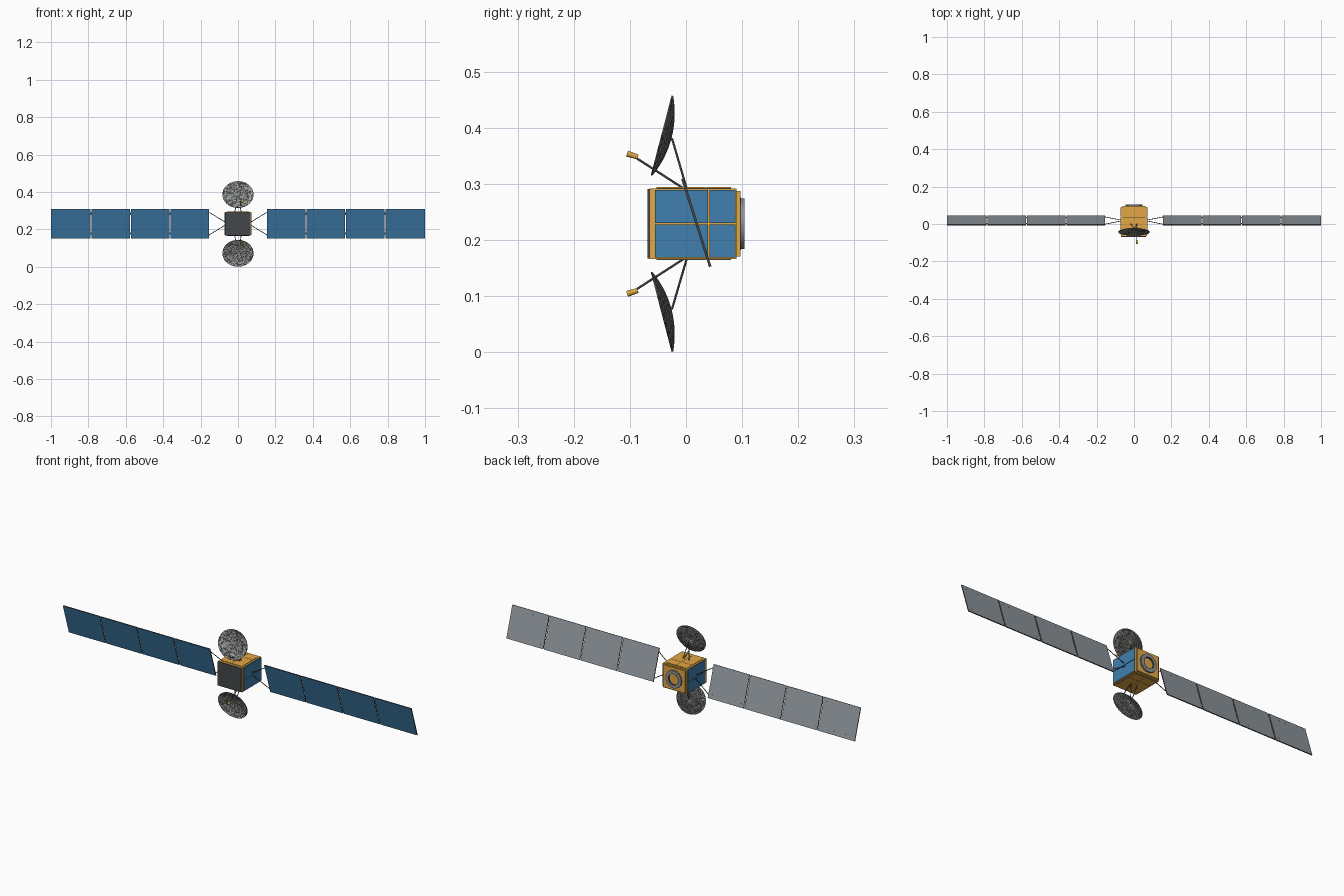
import bpy, bmesh, math, random
from mathutils import Vector, Matrix

random.seed(4)
cube = bpy.data.objects.get("Cube")
if cube:
    bpy.data.objects.remove(cube, do_unlink=True)


def material(name, rgb):
    m = bpy.data.materials.new(name)
    m.use_nodes = True
    m.diffuse_color = (*rgb, 1)
    m.node_tree.nodes["Principled BSDF"].inputs["Base Color"].default_value = (*rgb, 1)
    return m


GOLD = material("gold foil", (0.76, 0.39, 0.06))
BLUE = material("solar blue", (0.052, 0.215, 0.43))
GREY = material("panel grey", (0.27, 0.3, 0.33))
DARK = material("dark grey", (0.056, 0.062, 0.067))
STRUT = material("strut grey", (0.15, 0.15, 0.14))
MESH = material("reflector grey", (0.36, 0.36, 0.33))

MID = 0.229                        # height of the body centre


def finish(name, bm, mats):
    bmesh.ops.recalc_face_normals(bm, faces=bm.faces)
    me = bpy.data.meshes.new(name)
    bm.to_mesh(me)
    bm.free()
    ob = bpy.data.objects.new(name, me)
    bpy.context.collection.objects.link(ob)
    for m in mats:
        me.materials.append(m)
    return ob


def add_box(bm, lo, hi, frame=Matrix()):
    lo, hi = Vector(lo), Vector(hi)
    size = Matrix.Diagonal((*(hi - lo), 1))
    bmesh.ops.create_cube(bm, size=1, matrix=frame @ Matrix.Translation((lo + hi) / 2) @ size)


def box(name, lo, hi, mat):
    bm = bmesh.new()
    add_box(bm, lo, hi)
    return finish(name, bm, [mat])


def add_rod(bm, a, b, r, r2, sides):
    a, b = Vector(a), Vector(b)
    turn = (b - a).to_track_quat('Z', 'Y').to_matrix().to_4x4()
    bmesh.ops.create_cone(bm, cap_ends=True, segments=sides, radius1=r, radius2=r2,
                          depth=(b - a).length, matrix=Matrix.Translation((a + b) / 2) @ turn)


def rods(name, pairs, r, mat, r2=None, sides=8):
    bm = bmesh.new()
    for a, b in pairs:
        add_rod(bm, a, b, r, r2 or r, sides)
    return finish(name, bm, [mat])


# Body: foil box, dark front plate and stepped rear cover
box("body", (-0.069, -0.065, MID - 0.063), (0.069, 0.09, MID + 0.063), GOLD)
box("front_plate", (-0.069, -0.069, MID - 0.062), (0.065, -0.064, MID + 0.062), DARK)
box("rear_cover", (-0.062, 0.085, MID - 0.058), (0.062, 0.097, MID + 0.058), GOLD)

# Four blue radiator plates on each side, with foil showing between them
for side, label in ((1, "left"), (-1, "right")):
    bm = bmesh.new()
    for y0, y1 in ((-0.055, 0.0395), (0.042, 0.088)):
        for z0, z1 in ((-0.06, -0.0015), (0.0015, 0.06)):
            add_box(bm, (side * 0.069 - 0.003, y0, MID + z0), (side * 0.069 + 0.003, y1, MID + z1))
    finish(label + "_radiators", bm, [BLUE])

# Foil covers on the top and bottom, over a dark seam layer
for s, label in ((1, "top"), (-1, "bottom")):
    z = MID + s * 0.063
    box(label + "_seam", (-0.06, -0.053, z - 0.001), (0.06, 0.08, z + 0.001), DARK)
    bm = bmesh.new()
    for x0, x1 in ((-0.06, -0.0006), (0.0006, 0.06)):
        for y0, y1 in ((-0.053, 0.035), (0.0362, 0.08)):
            add_box(bm, (x0, y0, z - 0.002), (x1, y1, z + 0.002))
    finish(label + "_covers", bm, [GOLD])


# Rear launch ring, turned from a profile
def ring(name, profile, mat, steps=40):
    bm = bmesh.new()
    loops = []
    for k in range(steps):
        a = math.tau * k / steps
        loops.append([bm.verts.new((r * math.cos(a), y, MID + r * math.sin(a))) for r, y in profile])
    n = len(profile)
    for k in range(steps):
        p, q = loops[k], loops[(k + 1) % steps]
        for i in range(n):
            bm.faces.new((p[i], p[(i + 1) % n], q[(i + 1) % n], q[i]))
    return finish(name, bm, [mat])


ring("launch_ring", [(0.029, 0.095), (0.045, 0.095), (0.045, 0.104), (0.029, 0.104)], GREY)
ring("ring_rim", [(0.044, 0.095), (0.0465, 0.095), (0.0465, 0.098), (0.044, 0.098)], DARK)
ring("ring_inner_rim", [(0.028, 0.095), (0.03, 0.095), (0.03, 0.1045), (0.028, 0.1045)], DARK)

# Solar wings: four tilted panels a side, blue in front and grey behind
TILT = Matrix.Translation((0, 0.0185, 0.2305)) @ Matrix.Rotation(math.radians(17.5), 4, 'X')
HALF, START, PITCH, THICK = 0.082, 0.156, 0.211, 0.0023
for side, label in ((1, "left"), (-1, "right")):
    frame = TILT @ Matrix.Diagonal((side, 1, 1, 1))
    back_dir = TILT.to_3x3() @ Vector((0, 1, 0))
    panels, hinges, studs = bmesh.new(), bmesh.new(), bmesh.new()
    for k in range(4):
        x0 = START + k * PITCH
        x1 = x0 + PITCH - 0.005 * (k < 3)
        add_box(panels, (x0, -THICK, -HALF), (x1, THICK, HALF), frame)
        if k < 3:
            for h in (-0.055, 0.055):
                add_box(hinges, (x1 - 0.001, -0.001, h - 0.006), (x1 + 0.006, 0.001, h + 0.006), frame)
        for row in (-0.062, 0.062):
            for c in range(6):
                x = x0 + 0.02 + c * 0.033
                add_box(studs, (x, 0.001, row - 0.001), (x + 0.004, THICK + 0.0002, row + 0.001), frame)
    bmesh.ops.recalc_face_normals(panels, faces=panels.faces)
    for f in panels.faces:
        d = f.normal.dot(back_dir)
        f.material_index = 0 if d < -0.9 else 1 if d > 0.9 else 2
    finish(label + "_solar_panels", panels, [BLUE, GREY, DARK])
    finish(label + "_panel_hinges", hinges, [DARK])
    finish(label + "_panel_studs", studs, [STRUT])

    # Yoke from the body to the inner panel corners
    arms = [(frame @ Vector((0.068, 0, s * 0.008)), frame @ Vector((START + 0.002, 0, s * 0.066)))
            for s in (-1, 1)]
    rods(label + "_yoke", arms, 0.0018, DARK)


# Dish reflectors above and below: oval shallow bowls tipped away from the body
def dish_point(s, r, a, back=0.0):
    up, out = Vector((0, 0.252, 0.968)), Vector((0, -0.968, 0.252))
    p = Vector((0, -0.0435, 0.1573)) + Vector((0.083 * r * math.cos(a), 0, 0))
    p += up * (0.0735 * r * math.sin(a)) - out * (0.016 * (1 - r * r) + back)
    return Vector((p.x, p.y, MID + s * p.z))


def dish_grid(name, s, rings, steps, back, mats):
    bm = bmesh.new()
    grid = [[bm.verts.new(dish_point(s, (i + 1) / rings, math.tau * (j + i / 2) / steps, back))
             for j in range(steps)] for i in range(rings)]
    hub = bm.verts.new(dish_point(s, 0, 0, back))
    for j in range(steps):
        n = (j + 1) % steps
        bm.faces.new((hub, grid[0][j], grid[0][n]))
        for i in range(rings - 1):
            a, b, c, d = grid[i][j], grid[i + 1][j], grid[i][n], grid[i + 1][n]
            bm.faces.new((a, b, c))
            bm.faces.new((c, b, d))
    if len(mats) > 1:
        for f in bm.faces:
            f.material_index = random.random() < 0.5
    return finish(name, bm, mats)


for s, label in ((1, "upper"), (-1, "lower")):
    shell = dish_grid(label + "_reflector", s, 12, 40, 0, [MESH, DARK])
    solid = shell.modifiers.new("thickness", 'SOLIDIFY')
    solid.thickness, solid.offset = 0.0015, 0
    lattice = dish_grid(label + "_reflector_lattice", s, 7, 26, 0.0016, [MESH])
    wire = lattice.modifiers.new("wires", 'WIREFRAME')
    wire.thickness = 0.0016

    # Support struts, feed arm and gold feed horn
    hub = dish_point(s, 0, 0, 0.003)
    rods(label + "_dish_struts", [((x, 0.002, MID + s * 0.06), hub) for x in (-0.018, 0.018)],
         0.002, STRUT)
    root = Vector((0.015, -0.003, MID + s * 0.062))
    tip = Vector((0.015, -0.09, MID + s * 0.118))
    rods(label + "_feed_arm", [(root, tip)], 0.002, STRUT)
    rods(label + "_feed_horn", [((0.015, -0.086, MID + s * 0.119), (0.015, -0.105, MID + s * 0.125))],
         0.0045, GOLD, 0.0055, 12)
